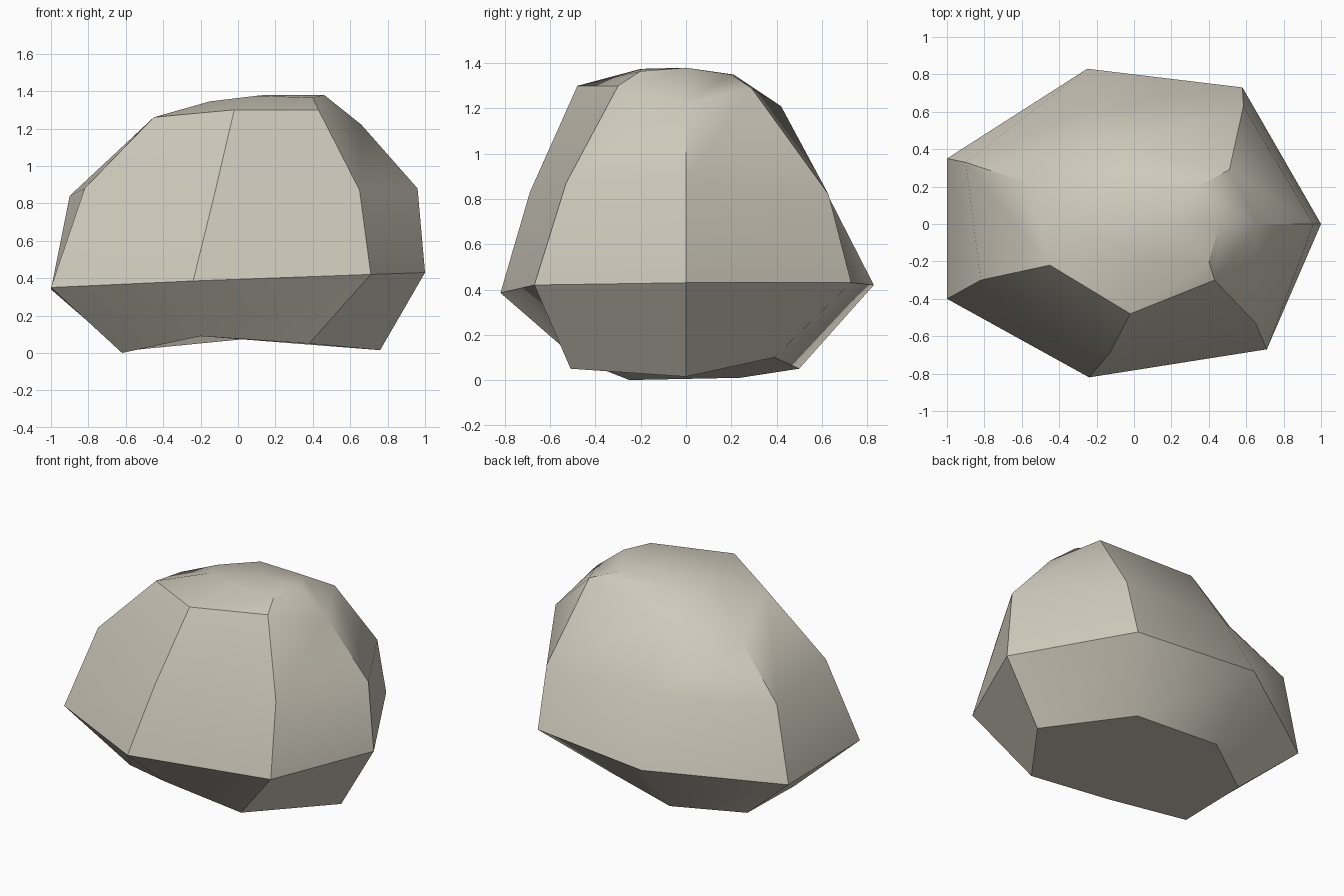
import bpy
import bmesh
import math

default_cube = bpy.data.objects.get("Cube")
if default_cube:
    bpy.data.objects.remove(default_cube, do_unlink=True)


def make_material(name, colour):
    material = bpy.data.materials.new(name)
    material.use_nodes = True
    material.diffuse_color = colour
    shader = material.node_tree.nodes["Principled BSDF"]
    shader.inputs["Base Color"].default_value = colour
    shader.inputs["Roughness"].default_value = 0.9
    return material


def bridge(bm, lower, upper):
    """Join two closed loops of equal length with quads."""
    count = len(lower)
    for i in range(count):
        j = (i + 1) % count
        bm.faces.new((lower[i], lower[j], upper[j], upper[i]))


# Seven-sided cross-sections, counterclockwise from the +x corner
underside = [(.76, 0, .015), (.3, .39, .1), (-.23, .5, .05), (-.62, .24, .01),
             (-.62, -.25, 0), (-.2, -.48, .09), (.38, -.51, .05)]
widest = [(1, 0, .43), (.58, .73, .43), (-.25, .83, .42), (-1, .35, .34),
          (-1, -.4, .35), (-.24, -.82, .385), (.71, -.67, .42)]
flank = [(.96, 0, .88), (.585, .63, .82), (-.2, .62, .83), (-.9, .33, .84),
         (-.82, -.3, .88), (-.13, -.69, .83), (.65, -.53, .87)]
shoulder = [(.66, 0, 1.22), (.51, .29, 1.29), (-.1, .42, 1.21), (-.57, .22, 1.12),
            (-.45, -.22, 1.26), (-.02, -.48, 1.3), (.43, -.3, 1.3)]
crown = [(.46, 0, 1.38), (.34, .2, 1.35), (.02, .21, 1.35), (-.2, .08, 1.32),
         (-.15, -.1, 1.345), (.1, -.2, 1.375), (.4, -.2, 1.365)]
peak = (.15, 0, 1.38)

# Boulder body: stack the sections into a faceted shell
bm = bmesh.new()
loops = [[bm.verts.new(point) for point in section]
         for section in (underside, widest, flank, shoulder, crown)]
for lower, upper in zip(loops, loops[1:]):
    bridge(bm, lower, upper)

# Close the underside and the crown
bm.faces.new(list(reversed(loops[0])))
tip = bm.verts.new(peak)
top_loop = loops[-1]
for i, vert in enumerate(top_loop):
    bm.faces.new((vert, top_loop[(i + 1) % len(top_loop)], tip))
bmesh.ops.recalc_face_normals(bm, faces=bm.faces[:])

mesh = bpy.data.meshes.new("boulder")
bm.to_mesh(mesh)
bm.free()
boulder = bpy.data.objects.new("boulder", mesh)
bpy.context.collection.objects.link(boulder)
mesh.materials.append(make_material("pale stone", (.62, .585, .5, 1)))

# Soft faces with crisp ridges
bpy.ops.object.select_all(action="DESELECT")
boulder.select_set(True)
bpy.context.view_layer.objects.active = boulder
bpy.ops.object.shade_smooth_by_angle(angle=math.radians(32))
